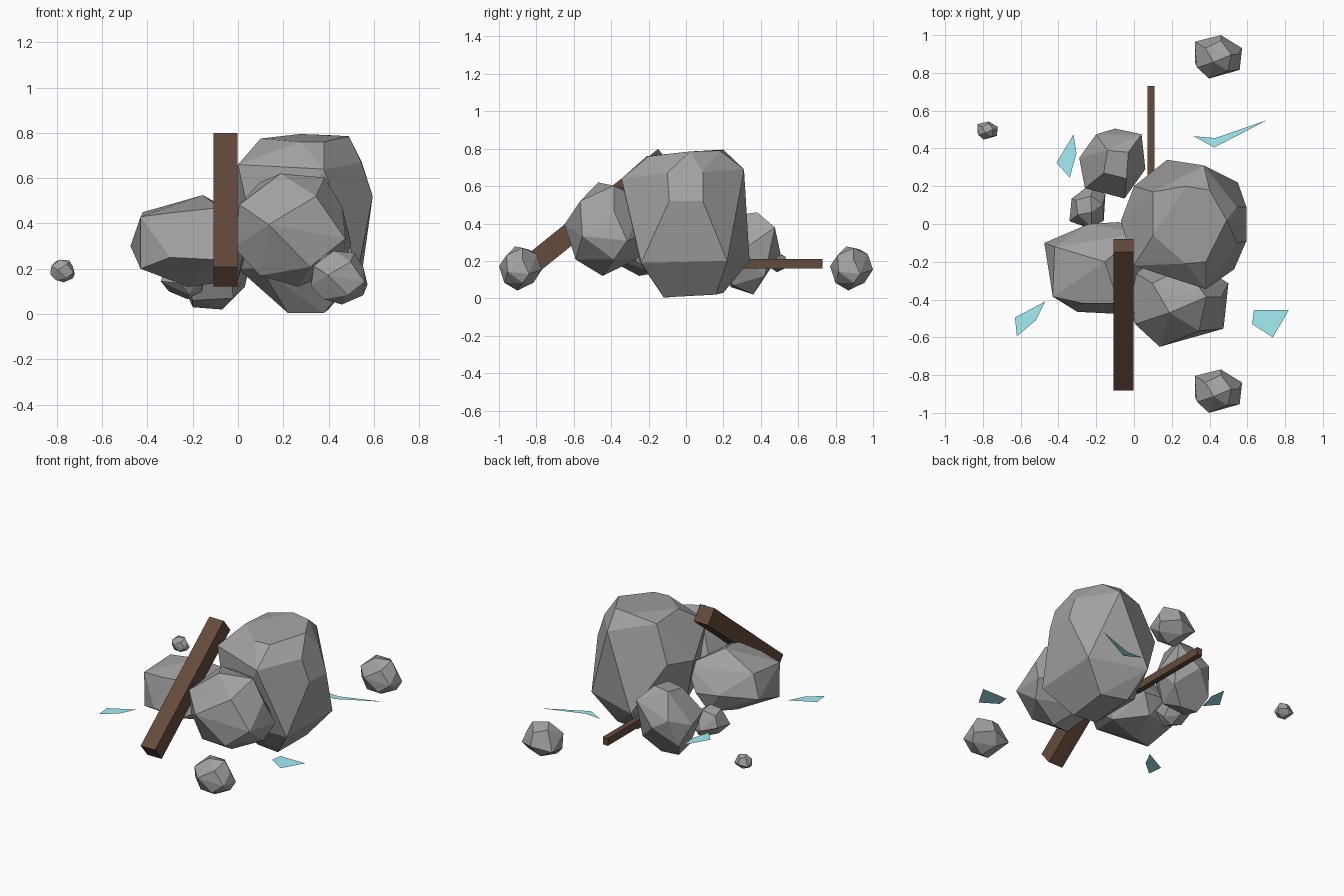
import bpy, bmesh
from math import radians
from mathutils import Vector, Matrix


def finish(bm, name, color):
    me = bpy.data.meshes.new(name)
    bm.to_mesh(me)
    bm.free()
    ob = bpy.data.objects.new(name, me)
    bpy.context.collection.objects.link(ob)
    mat = bpy.data.materials.get(color[0]) or bpy.data.materials.new(color[0])
    mat.diffuse_color = color[1]
    me.materials.append(mat)
    return ob


granite = ("granite", (.36, .36, .36, 1))
wood = ("wood", (.13, .07, .045, 1))
glass = ("glass", (.36, .86, .92, 1))


def rock(name, pts, loc=(0, 0, 0), half=(1, 1, 1), turn=0):
    """Faceted stone: convex hull of a few corner points."""
    bm = bmesh.new()
    for p in pts:
        bm.verts.new(p)
    bmesh.ops.convex_hull(bm, input=bm.verts)
    bmesh.ops.delete(bm, geom=[v for v in bm.verts if not v.link_faces], context='VERTS')
    bmesh.ops.dissolve_limit(bm, angle_limit=radians(9), verts=bm.verts, edges=bm.edges)
    bmesh.ops.recalc_face_normals(bm, faces=bm.faces)
    bm.transform(Matrix.LocRotScale(Vector(loc), Matrix.Rotation(radians(turn), 3, 'Z'), Vector(half)))
    return finish(bm, name, granite)


def beam(name, loc, size, tilt):
    bm = bmesh.new()
    bmesh.ops.create_cube(bm, size=1)
    bm.transform(Matrix.LocRotScale(Vector(loc), Matrix.Rotation(radians(tilt), 3, 'X'), Vector(size)))
    return finish(bm, name, wood)


# Large boulder
rock("large_boulder", [
    (.10, .17, .76), (.10, -.06, .775), (.275, .20, .795), (.40, .18, .79), (.49, .02, .785),
    (.38, -.20, .76), (.275, -.21, .76),
    (0, -.22, .66), (.38, -.345, .64), (.37, .31, .69), (.545, .09, .675), (.545, -.10, .67),
    (-.07, .015, .50), (.595, -.09, .52), (.595, .09, .52), (0, .20, .52),
    (.55, .22, .20), (.53, -.24, .19), (.175, .34, .20), (0, 0, .20), (.10, -.25, .20),
    (.22, -.10, .005), (.38, -.12, .005), (.40, .16, .02), (.22, .20, .03)])

# Left boulder
rock("left_boulder", [
    (-.155, -.20, .525), (-.42, -.12, .45), (-.475, -.10, .30), (-.24, 0, .30), (-.08, .01, .28),
    (-.43, -.385, .43), (-.27, -.42, .45), (-.08, -.42, .47), (-.10, -.475, .24), (-.30, -.465, .25),
    (-.43, -.38, .20), (-.22, -.25, .12), (0, -.20, .15), (.06, -.20, .35), (.03, -.05, .42),
    (.03, -.40, .30), (-.31, -.10, .19), (-.15, -.03, .16)])

# Back boulder
rock("back_boulder", [
    (-.14, .39, .45), (-.03, .38, .46), (-.16, .27, .44), (-.04, .24, .44),
    (-.20, .475, .30), (-.10, .505, .24), (.04, .475, .38), (.06, .29, .25), (-.05, .135, .30),
    (-.26, .19, .28), (-.29, .35, .25), (-.20, .36, .03), (-.07, .36, .02), (-.20, .24, .06),
    (-.02, .25, .07), (.03, .42, .12), (-.24, .42, .12)])

# Shared stone shape, repeated at several sizes
stone = [
    (-.4, -1, .1), (.9, -.6, -.15), (1, .4, -.25), (.1, 1, -.05), (-1, .7, -.2), (-1, -.25, -.3),
    (-.9, -.5, .45), (-.2, -.25, 1), (.55, .1, .93), (-.55, .4, .85), (.4, -.65, .6), (.1, .75, .65),
    (.85, .1, .4), (.1, -.15, -1), (.85, .1, -.65), (-.55, -.45, -.8), (-.25, .6, -.65), (.3, -.75, -.65)]
for name, loc, half, turn in [
        ("front_boulder", (.24, -.41, .37), (.26, .24, .25), 0),
        ("wedged_stone", (-.24, .09, .165), (.105, .10, .10), 70),
        ("loose_stone_front", (.447, -.885, .16), (.125, .115, .118), 0),
        ("loose_stone_back", (.447, .885, .16), (.125, .115, .118), 0),
        ("pebble", (-.775, .495, .19), (.054, .048, .05), 0)]:
    rock(name, stone, loc, half, turn)

# Wooden beams
beam("leaning_beam", (-.055, -.48, .46), (.107, .94, .112), 38.9)
beam("flat_beam", (.09, .43, .185), (.038, .60, .05), 0)

# Flat glass shards
shards = {
    "shard_front_right": [(.635, -.455), (.625, -.53), (.735, -.60), (.82, -.455)],
    "shard_front_left": [(-.63, -.495), (-.62, -.595), (-.52, -.51), (-.47, -.41)],
    "shard_back_right": [(.315, .465), (.425, .405), (.705, .55), (.43, .455)],
    "shard_back_left": [(-.32, .475), (-.41, .325), (-.34, .245), (-.305, .375)]}
for name, outline in shards.items():
    bm = bmesh.new()
    bm.faces.new([bm.verts.new((x, y, .175)) for x, y in outline])
    finish(bm, name, glass)
